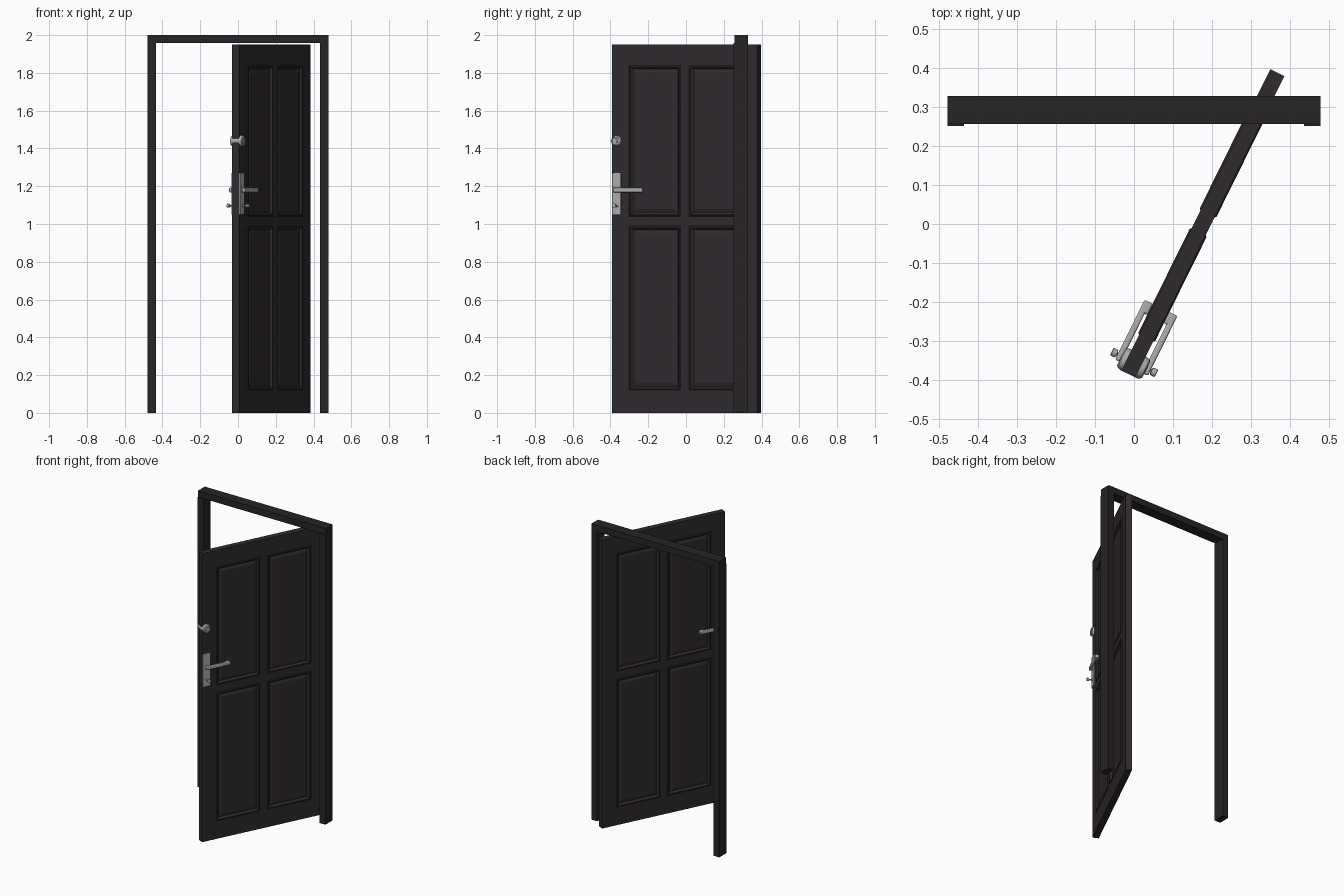
import bpy, bmesh
from math import radians, pi
from mathutils import Matrix, Vector

if "Cube" in bpy.data.objects:
    bpy.data.objects.remove(bpy.data.objects["Cube"])


def material(name, col):
    m = bpy.data.materials.new(name)
    m.diffuse_color = (*col, 1)
    m.use_nodes = True
    m.node_tree.nodes["Principled BSDF"].inputs["Base Color"].default_value = m.diffuse_color
    return m


WOOD = material("dark_wood", (0.030, 0.024, 0.027))
TRIM = material("frame_wood", (0.020, 0.017, 0.018))
METAL = material("metal", (0.42, 0.43, 0.42))

# Leaf space: x runs along the door width, y through its thickness
LEAF = Matrix.Translation((0.177, 0.003, 0)) @ Matrix.Rotation(radians(63.7), 4, 'Z')
HALF_T = 0.02


def finish(bm, name, mat, matrix=Matrix(), bevel=0, smooth=False):
    bmesh.ops.recalc_face_normals(bm, faces=bm.faces)
    me = bpy.data.meshes.new(name)
    bm.to_mesh(me)
    bm.free()
    me.materials.append(mat)
    ob = bpy.data.objects.new(name, me)
    bpy.context.collection.objects.link(ob)
    ob.matrix_world = matrix
    if bevel:
        mod = ob.modifiers.new("bevel", 'BEVEL')
        mod.width, mod.segments = bevel, 3
    if smooth:
        bpy.context.view_layer.objects.active = ob
        ob.select_set(True)
        bpy.ops.object.shade_smooth_by_angle(angle=radians(35))
        ob.select_set(False)
    return ob


def box_bm(lo, hi):
    lo, hi = Vector(lo), Vector(hi)
    bm = bmesh.new()
    bmesh.ops.create_cube(bm, size=1, matrix=Matrix.Translation((lo + hi) / 2)
                          @ Matrix.Diagonal((*(hi - lo), 1)))
    return bm


def box(name, lo, hi, mat, matrix=Matrix(), bevel=0):
    return finish(box_bm(lo, hi), name, mat, matrix, bevel, bevel > 0)


def turned(name, s, z, side, profile, segs=32):
    """Lathe a (radius, distance from leaf centre) profile about the leaf normal."""
    bm = bmesh.new()
    rows = [bm.verts.new((r, 0, d)) for r, d in profile]
    edges = [bm.edges.new(p) for p in zip(rows, rows[1:])]
    bmesh.ops.spin(bm, geom=rows + edges, cent=(0, 0, 0), axis=(0, 0, 1),
                   angle=2 * pi, steps=segs)
    bmesh.ops.remove_doubles(bm, verts=bm.verts, dist=1e-5)
    turn = Matrix.Rotation(-side * pi / 2, 4, 'X')
    return finish(bm, name, METAL, LEAF @ Matrix.Translation((s, 0, z)) @ turn, smooth=True)


# Door frame
for label, sx in (("left", -1), ("right", 1)):
    xs = sorted((sx * 0.435, sx * 0.478))
    box(label + "_jamb", (xs[0], 0.251, 0), (xs[1], 0.328, 1.957), TRIM)
box("lintel", (-0.478, 0.256, 1.957), (0.478, 0.328, 2.0), TRIM)

# Door leaf with four moulded panels on each face
bm = box_bm((-0.429, -HALF_T, 0), (0.429, HALF_T, 1.95))
cuts_x, cuts_z = (-0.33, -0.025, 0.025, 0.33), (0.12, 0.99, 1.04, 1.84)
for values, axis in ((cuts_x, (1, 0, 0)), (cuts_z, (0, 0, 1))):
    for v in values:
        bmesh.ops.bisect_plane(bm, geom=bm.verts[:] + bm.edges[:] + bm.faces[:],
                               plane_co=Vector(axis) * v, plane_no=axis)
panels = []
for f in bm.faces:
    c = f.calc_center_median()
    in_x = 0.025 < abs(c.x) < 0.33
    in_z = 0.12 < c.z < 0.99 or 1.04 < c.z < 1.84
    if abs(f.normal.y) > 0.9 and in_x and in_z:
        panels.append(f)
# raised lip, step down, groove, sloped raised field
for thick, depth in ((0.006, 0.004), (0.009, 0.0), (0.008, -0.008), (0.006, -0.004),
                     (0.004, 0), (0.022, 0.006)):
    bmesh.ops.inset_individual(bm, faces=panels, thickness=thick, depth=depth)
finish(bm, "door_leaf", WOOD, LEAF)

# Hardware on both faces
for label, side in (("outer", -1), ("inner", 1)):
    def span(a, b):
        return sorted((side * a, side * b))
    y0, y1 = span(HALF_T - 0.002, 0.027)
    box(label + "_handle_plate", (-0.426, y0, 1.05), (-0.376, y1, 1.27),
        METAL, LEAF, 0.003)
    turned(label + "_handle_neck", -0.400, 1.18, side,
           [(0, 0.02), (0.017, 0.02), (0.017, 0.029), (0.012, 0.031), (0.012, 0.04), (0, 0.04)])
    y0, y1 = span(0.031, 0.047)
    box(label + "_lever", (-0.414, y0, 1.168), (-0.265, y1, 1.192), METAL, LEAF, 0.005)
    # lever tip returning toward the leaf
    y0, y1 = span(0.023, 0.047)
    box(label + "_lever_tip", (-0.275, y0, 1.168), (-0.243, y1, 1.192), METAL, LEAF, 0.005)
    turned(label + "_thumb_turn", -0.399, 1.097, side,
           [(0, 0.02), (0.009, 0.02), (0.009, 0.029), (0.004, 0.031), (0.004, 0.048),
            (0.010, 0.050), (0.011, 0.062), (0.008, 0.064), (0, 0.064)], 24)
    turned(label + "_deadbolt_cylinder", -0.402, 1.44, side,
           [(0, 0.016), (0.029, 0.016), (0.030, 0.024), (0.027, 0.033), (0.022, 0.036),
            (0.020, 0.033), (0.012, 0.033), (0.011, 0.037), (0, 0.037)])

# Deadbolt body showing at the leaf edge
turned("deadbolt_body", -0.415, 1.44, 1, [(0, -0.022), (0.017, -0.022), (0.017, 0.022), (0, 0.022)])
